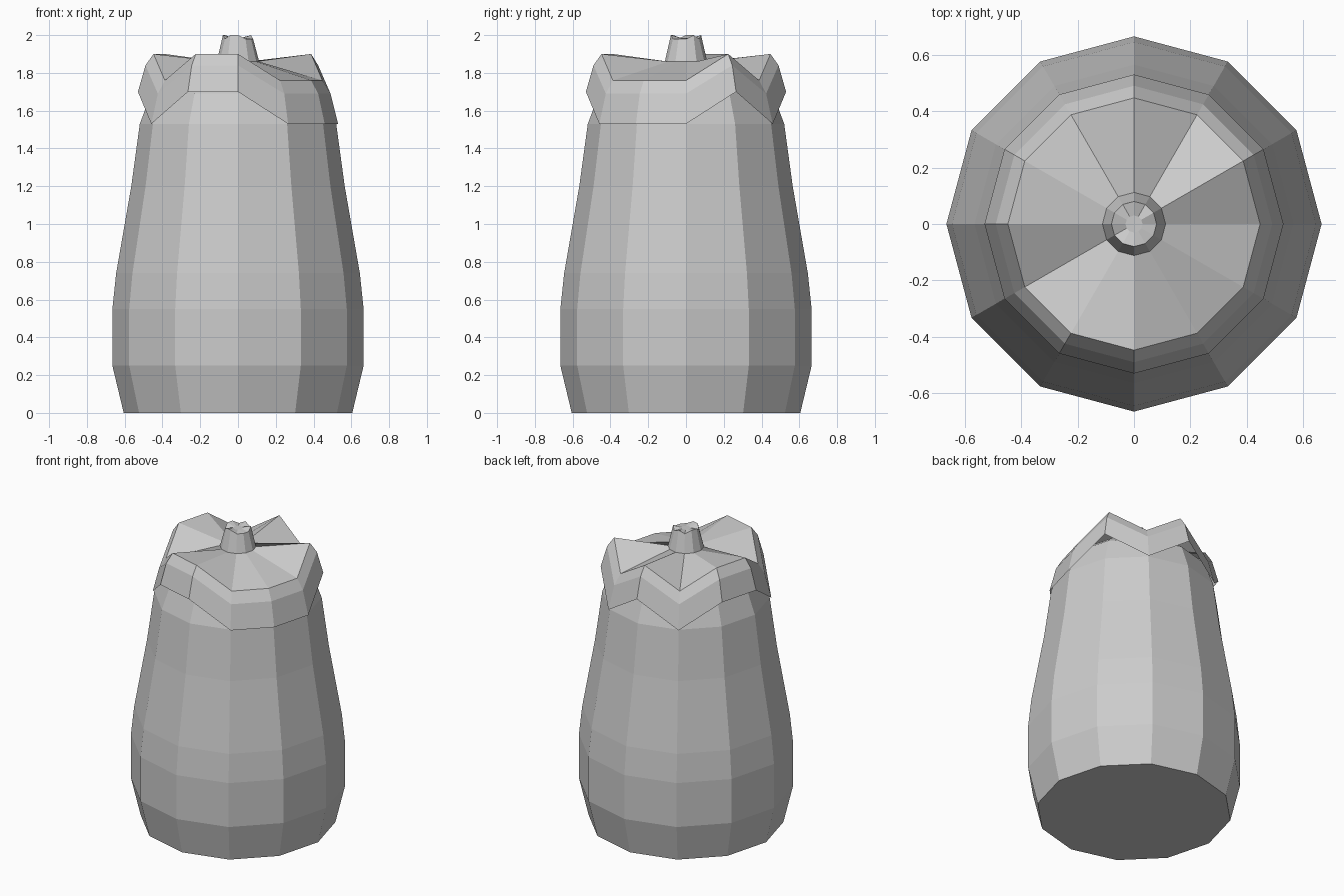
import bpy, bmesh
from math import sin, cos, radians

if "Cube" in bpy.data.objects:
    bpy.data.objects.remove(bpy.data.objects["Cube"])

SIDES = 12
# Directions (degrees) where the leafy cap is folded down
LOW = {0, 60, 120, 210, 300, 330}


def lathe(name, profile, cap_bottom=False, cap_top=False):
    """Revolve (radius, high z, low z) rings; low z is used at the LOW angles."""
    bm = bmesh.new()
    rings = []
    for r, z_high, z_low in profile:
        ring = []
        for i in range(SIDES):
            deg = i * 360 // SIDES
            a = radians(deg)
            z = z_low if deg in LOW else z_high
            ring.append(bm.verts.new((r * cos(a), r * sin(a), z)))
        rings.append(ring)
    for lower, upper in zip(rings, rings[1:]):
        for i in range(SIDES):
            j = (i + 1) % SIDES
            bm.faces.new((lower[i], lower[j], upper[j], upper[i]))
    if cap_bottom:
        bm.faces.new(rings[0][::-1])
    if cap_top:
        bm.faces.new(rings[-1])
    mesh = bpy.data.meshes.new(name)
    bm.to_mesh(mesh)
    bm.free()
    obj = bpy.data.objects.new(name, mesh)
    bpy.context.collection.objects.link(obj)
    return obj


# Body: plump twelve-sided form, tapering under the cap
body = [(0.605, 0), (0.665, 0.25), (0.665, 0.55), (0.645, 0.74),
        (0.565, 1.2), (0.52, 1.53), (0.46, 1.69), (0.40, 1.74)]
lathe("body", [(r, z, z) for r, z in body], cap_bottom=True, cap_top=True)

# Leafy cap: skirt, shoulder, rim and hub, with some points folded down
lathe("leaf_cap", [(0.53, 1.70, 1.53), (0.49, 1.84, 1.69),
                   (0.447, 1.90, 1.76), (0.11, 1.86, 1.86)])

# Stem: short tapered stub with a ragged, slightly hollow top
lathe("stem", [(0.112, 1.86, 1.86), (0.08, 2.0, 1.98), (0.03, 1.985, 1.985)],
      cap_top=True)
